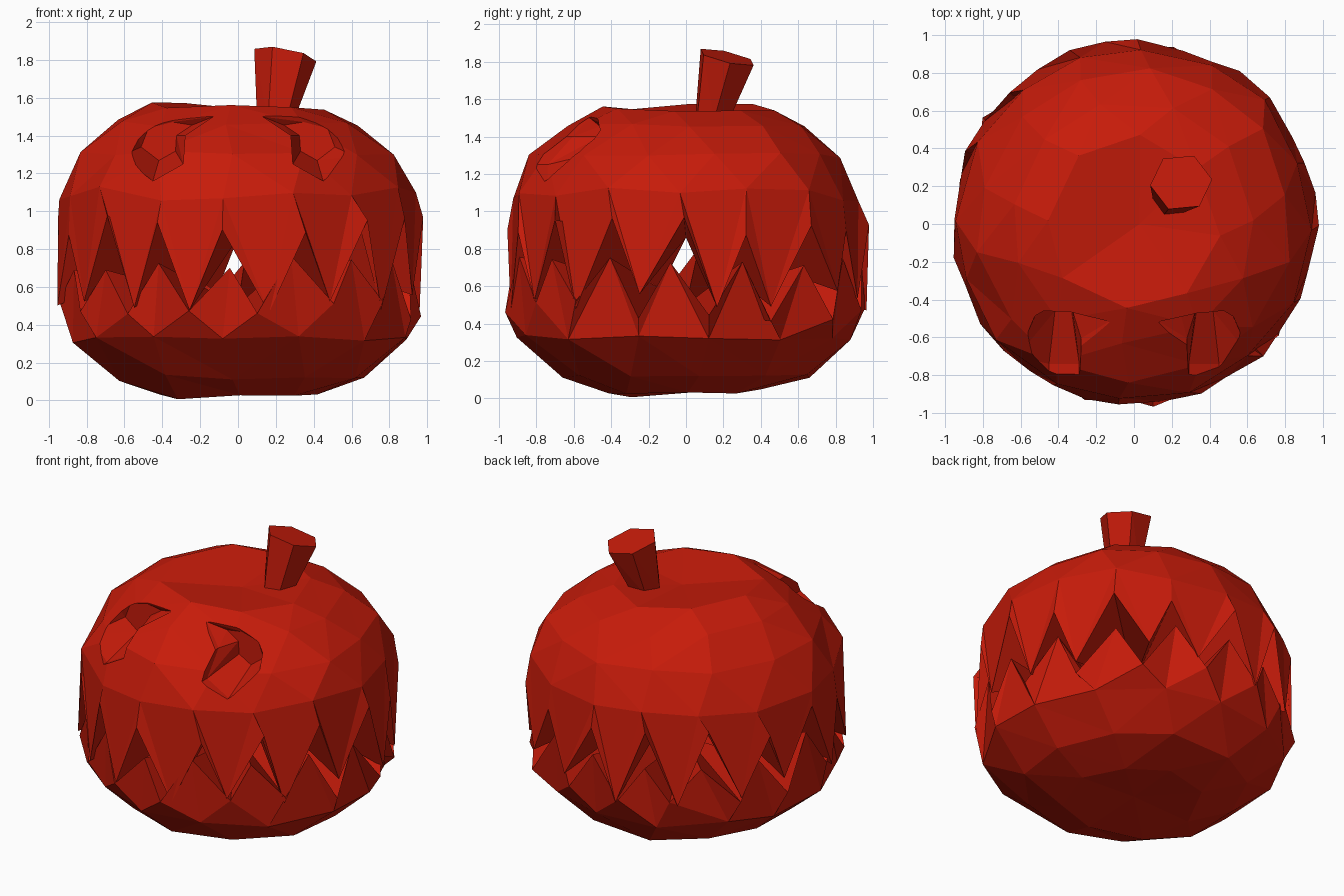
import bpy, bmesh, random
from math import sin, cos, pi, radians
from mathutils import Vector

if "Cube" in bpy.data.objects:
    bpy.data.objects.remove(bpy.data.objects["Cube"])

random.seed(7)
red = bpy.data.materials.new("red_skin")
red.diffuse_color = (0.57, 0.011, 0.003, 1)
red.use_nodes = True
red.node_tree.nodes["Principled BSDF"].inputs["Base Color"].default_value = red.diffuse_color


def ring(r, z, n, phase=0.0, jr=0.02, jz=0.02, ja=0.12):
    """Irregular ring, angle measured from the front (-y) towards +x."""
    pts = []
    for i in range(n):
        a = phase + 2 * pi * (i + random.uniform(-ja, ja)) / n
        q = r + random.uniform(-jr, jr)
        pts.append(Vector((q * sin(a), -q * cos(a), z + random.uniform(-jz, jz))))
    return pts


def zigzag(r_even, z_even, r_odd, z_odd, n, phase):
    """Jagged ring of teeth: even points at one height, odd ones at another."""
    pts = []
    for i in range(2 * n):
        r, z = (r_odd, z_odd) if i % 2 else (r_even, z_even)
        a = phase + pi * (i + random.uniform(-0.22, 0.22)) / n
        r += random.uniform(-0.02, 0.02)
        z += random.uniform(-0.06, 0.06)
        pts.append(Vector((r * sin(a), -r * cos(a), z)))
    return pts


def bridge(bm, a, b):
    """Triangle strip between two closed rings of different counts."""
    i = j = 0
    na, nb = len(a), len(b)
    while i < na or j < nb:
        if j >= nb or (i < na and (i + 0.5) / na <= (j + 0.5) / nb):
            bm.faces.new((a[i % na], a[(i + 1) % na], b[j % nb]))
            i += 1
        else:
            bm.faces.new((a[i % na], b[(j + 1) % nb], b[j % nb]))
            j += 1


def fan(bm, verts, pole):
    c = bm.verts.new(pole)
    for k in range(len(verts)):
        bm.faces.new((verts[k - 1], verts[k], c))


def loft(name, rings, start=None, end=None):
    """Skin the rings; each end closes to a pole, or flat if none is given."""
    bm = bmesh.new()
    vs = [[bm.verts.new(p) for p in r] for r in rings]
    for a, b in zip(vs, vs[1:]):
        bridge(bm, a, b)
    for verts, pole in ((vs[0], start), (vs[-1], end)):
        if pole:
            fan(bm, verts, pole)
        else:
            bm.faces.new(verts)
    bmesh.ops.recalc_face_normals(bm, faces=bm.faces)
    me = bpy.data.meshes.new(name)
    bm.to_mesh(me)
    bm.free()
    me.materials.append(red)
    ob = bpy.data.objects.new(name, me)
    bpy.context.collection.objects.link(ob)
    return ob


PH = radians(-3)
TEETH = 16

# Upper shell: the teeth run inwards as ridges meeting at the middle
upper = loft("upper_shell", [
    ring(0.46, 1.555, 8, PH),
    ring(0.65, 1.465, 11, PH),
    ring(0.83, 1.30, 14, PH),
    ring(0.94, 1.09, TEETH, PH, jz=0.04),
    zigzag(0.965, 0.93, 0.965, 0.52, TEETH, PH),
], start=(0.03, 0.0, 1.51), end=(0, 0, 0.86))

# Lower bowl, toothed the same way
loft("lower_bowl", [
    ring(0.42, 0.03, 8, PH, jz=0.03),
    ring(0.67, 0.12, 11, PH),
    ring(0.90, 0.32, 14, PH),
    zigzag(0.92, 0.75, 0.965, 0.47, TEETH, PH),
], start=(0.0, 0.0, 0.06), end=(0, 0, 0.50))

# Eye sockets, carved with tapered cutters and mirrored
EYE = [(0.62, 1.29), (0.55, 1.47), (0.32, 1.53), (0.13, 1.50),
       (0.28, 1.40), (0.29, 1.25), (0.45, 1.16)]
for side, label in ((-1, "left"), (1, "right")):
    outer = [Vector((side * x, -1.0, z)) for x, z in EYE]
    mid = Vector((side * 0.38, 0, 1.40))
    inner = [Vector((mid.x + (p.x - mid.x) * 0.55, -0.46,
                     mid.z + (p.z - mid.z) * 0.55)) for p in outer]
    # full outline up to the skin, then narrowing towards the back
    skin = [Vector((p.x, -0.74 + max(0, p.z - 1.25) * 0.9, p.z)) for p in outer]
    cutter = loft(label + "_eye_cutter", [outer, skin, inner])
    cutter.hide_render = True
    mod = upper.modifiers.new(label + "_eye", 'BOOLEAN')
    mod.operation = 'DIFFERENCE'
    mod.solver = 'EXACT'
    mod.object = cutter
    bpy.context.view_layer.objects.active = upper
    bpy.ops.object.modifier_apply(modifier=mod.name)
    bpy.data.objects.remove(cutter)

# Six-sided flared stem with slanted top
base, top = [], []
for k in range(6):
    c, s = cos(k * pi / 3 + 0.1), sin(k * pi / 3 + 0.1)
    base.append(Vector((0.2 + 0.10 * c, 0.14 + 0.10 * s, 1.49)))
    top.append(Vector((0.25 + 0.165 * c, 0.22 + 0.155 * s, 1.825 - 0.03 * c - 0.035 * s)))
loft("stem", [base, top])
